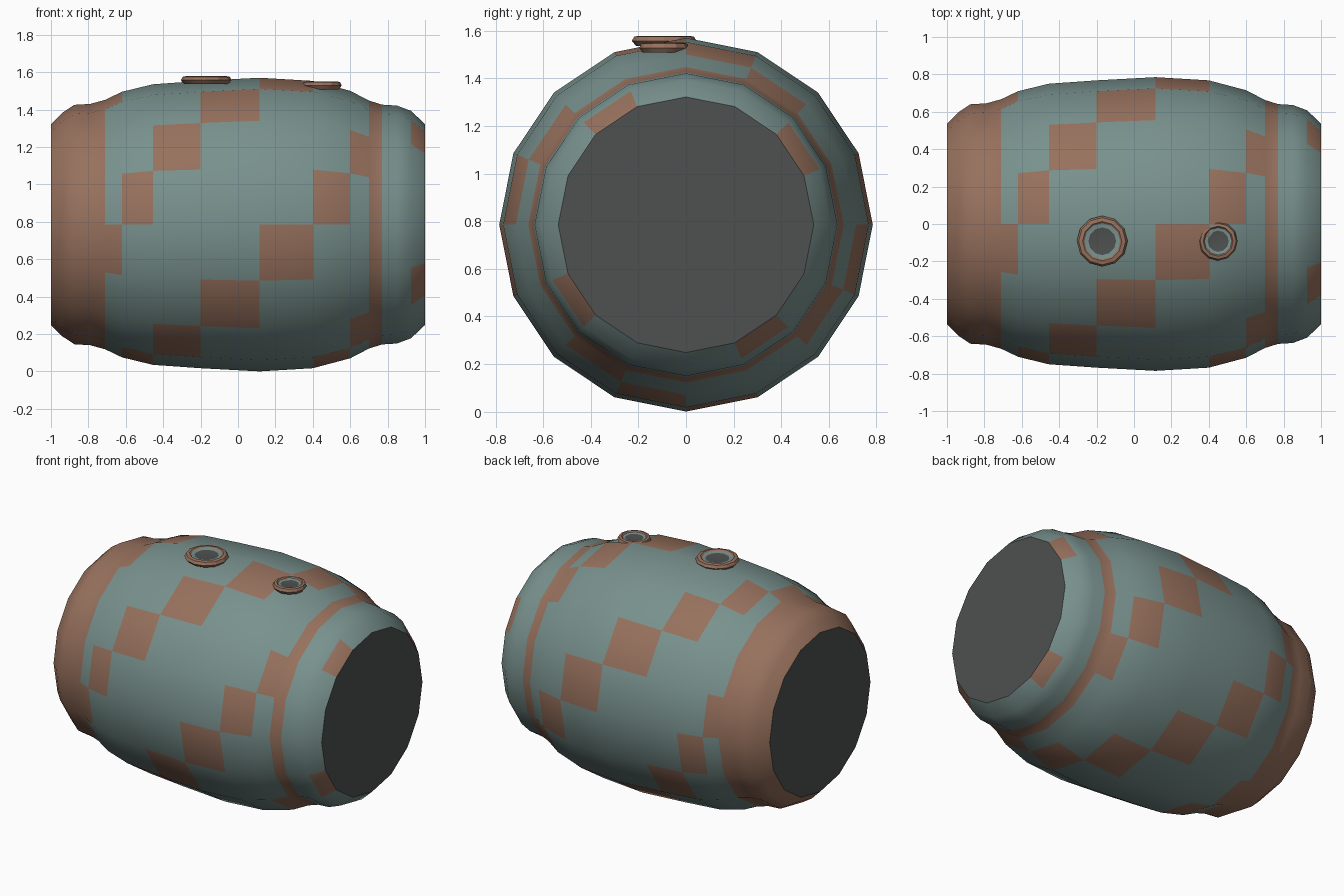
import bpy, bmesh
from math import sin, cos, pi, radians

if "Cube" in bpy.data.objects:
    bpy.data.objects.remove(bpy.data.objects["Cube"])


def mat(name, rgb):
    m = bpy.data.materials.new(name)
    m.diffuse_color = (*rgb, 1)
    m.use_nodes = True
    m.node_tree.nodes["Principled BSDF"].inputs["Base Color"].default_value = m.diffuse_color
    return m


TEAL = mat("teal_paint", (0.19, 0.285, 0.27))
RUST = mat("rust_paint", (0.31, 0.165, 0.11))
DARK = mat("dark_grey", (0.075, 0.082, 0.078))


def lathe(name, profile, sides, point, color, cap_start, cap_end, angle):
    """Revolve (axis position, radius) pairs; color(band, side) picks a material slot."""
    bm = bmesh.new()
    rings = [[bm.verts.new(point(h, r, 2 * pi * k / sides)) for k in range(sides)]
             for h, r in profile]
    for b in range(len(rings) - 1):
        for k in range(sides):
            n = (k + 1) % sides
            f = bm.faces.new((rings[b][k], rings[b][n], rings[b + 1][n], rings[b + 1][k]))
            f.material_index = color(b, k)
    for use, ring in ((cap_start, rings[0]), (cap_end, rings[-1])):
        if use:
            bm.faces.new(ring).material_index = 2
    bmesh.ops.recalc_face_normals(bm, faces=bm.faces)
    me = bpy.data.meshes.new(name)
    bm.to_mesh(me)
    bm.free()
    for m in (TEAL, RUST, DARK):
        me.materials.append(m)
    ob = bpy.data.objects.new(name, me)
    bpy.context.collection.objects.link(ob)
    bpy.ops.object.select_all(action='DESELECT')
    ob.select_set(True)
    bpy.context.view_layer.objects.active = ob
    bpy.ops.object.shade_smooth_by_angle(angle=radians(angle))
    return ob


# Barrel body lying along x, 16 sides
CENTRE = 0.785
barrel = [(-1, .537), (-.94, .597), (-.875, .64), (-.79, .645), (-.71, .667),
          (-.62, .71), (-.455, .75), (-.2, .768), (.115, .785), (.4, .768),
          (.6, .715), (.7, .663), (.77, .641), (.85, .636), (.925, .608), (1, .537)]


# Rust collar, hoop and spiralling patches (four strands around the barrel)
def barrel_color(band, side):
    if band < 4 or band == 11:
        return 1
    if band in (12, 13):
        return 0
    step = band - 5 if band < 11 else 6
    return int(side % 4 == (step if band < 14 else 2) % 4) if band != 4 else int(side % 4 == 3)


lathe("barrel_body", barrel, 16,
      lambda h, r, a: (h, -r * cos(a), CENTRE + r * sin(a)),
      barrel_color, True, True, 40)

# Two portholes on top: bevelled rust ring, teal inner lip, dark glass
for name, x, y, z, R in (("large_porthole", -.17, -.092, 1.579, .136),
                         ("small_porthole", .45, -.092, 1.55, .104)):
    s = R / .136
    prof = [(-.042, .118 * s), (-.022, R), (-.004, .126 * s), (0, .105 * s),
            (-.008, .096 * s), (-.012, .074 * s)]
    lathe(name, prof, 12,
          lambda h, r, a: (x + r * cos(a), y + r * sin(a), z + h),
          lambda b, k: 0 if b == 4 else 1, False, True, 25)
